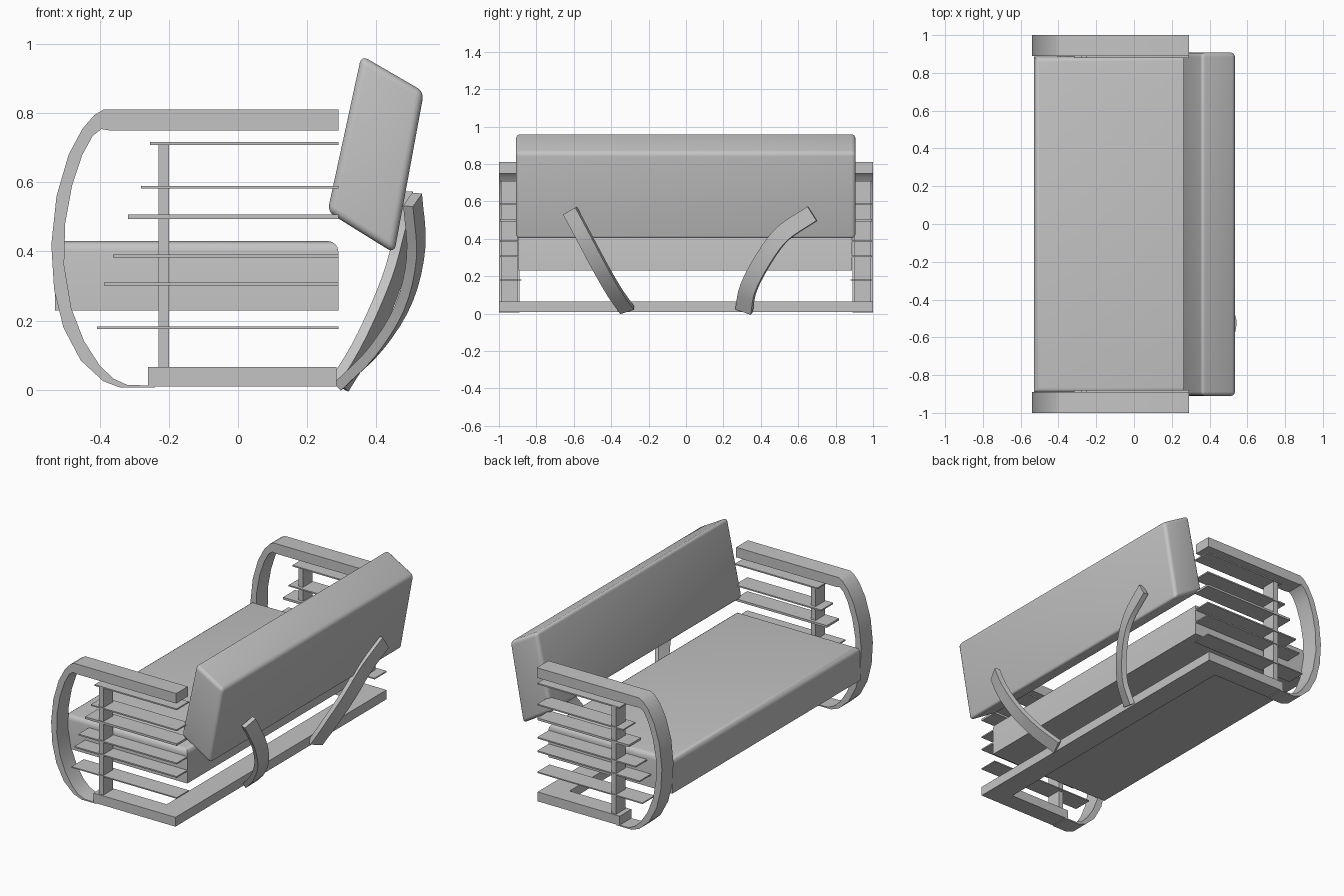
import bpy, bmesh
from mathutils import Vector

if "Cube" in bpy.data.objects:
    bpy.data.objects.remove(bpy.data.objects["Cube"])

grey = bpy.data.materials.new("plain_grey")
grey.diffuse_color = (0.55, 0.55, 0.55, 1)
grey.use_nodes = True
grey.node_tree.nodes["Principled BSDF"].inputs["Base Color"].default_value = grey.diffuse_color


def finish(bm, name, smooth=True):
    bmesh.ops.recalc_face_normals(bm, faces=bm.faces[:])
    mesh = bpy.data.meshes.new(name)
    bm.to_mesh(mesh)
    bm.free()
    mesh.materials.append(grey)
    obj = bpy.data.objects.new(name, mesh)
    bpy.context.collection.objects.link(obj)
    if smooth:
        bpy.ops.object.select_all(action='DESELECT')
        obj.select_set(True)
        bpy.context.view_layer.objects.active = obj
        bpy.ops.object.shade_smooth_by_angle(angle=0.6)
    return obj


def prism(name, profile, y0, y1, bevel=0, pick=lambda e: True, smooth=True):
    """Extrude an (x, z) outline along y, rounding the picked edges."""
    bm = bmesh.new()
    face = bm.faces.new([bm.verts.new((x, y0, z)) for x, z in profile])
    ext = bmesh.ops.extrude_face_region(bm, geom=[face])
    moved = [v for v in ext["geom"] if isinstance(v, bmesh.types.BMVert)]
    bmesh.ops.translate(bm, verts=moved, vec=(0, y1 - y0, 0))
    bmesh.ops.recalc_face_normals(bm, faces=bm.faces[:])
    if bevel:
        bmesh.ops.bevel(bm, geom=[e for e in bm.edges if pick(e)], offset=bevel,
                        segments=4, profile=0.5, affect='EDGES')
    return finish(bm, name, smooth)


def box(name, x0, x1, y0, y1, z0, z1):
    return prism(name, [(x0, z0), (x1, z0), (x1, z1), (x0, z1)], y0, y1, smooth=False)


def strap(name, points, width, thick, outward):
    """Sweep a flat rectangular section along a smooth path."""
    pts = [Vector(p) for p in points]
    ctrl = [2 * pts[0] - pts[1]] + pts + [2 * pts[-1] - pts[-2]]
    path = []
    for i in range(1, len(ctrl) - 2):
        a, b, c, d = ctrl[i - 1:i + 3]
        for k in range(4):
            t = k / 4
            path.append(0.5 * (2 * b + (c - a) * t + (2 * a - 5 * b + 4 * c - d) * t * t
                               + (3 * b - a - 3 * c + d) * t ** 3))
    path.append(pts[-1])
    bm = bmesh.new()
    rings = []
    for i, p in enumerate(path):
        tan = (path[min(i + 1, len(path) - 1)] - path[max(i - 1, 0)]).normalized()
        side = tan.cross(Vector(outward)).normalized()
        out = side.cross(tan)
        rings.append([bm.verts.new(p + side * width / 2 * s + out * thick / 2 * o)
                      for s, o in ((-1, -1), (1, -1), (1, 1), (-1, 1))])
    for r, q in zip(rings, rings[1:]):
        for j in range(4):
            bm.faces.new((r[j], r[(j + 1) % 4], q[(j + 1) % 4], q[j]))
    bm.faces.new(rings[0])
    bm.faces.new(rings[-1])
    return finish(bm, name)


# Curved arm outline: outer edge, then inner edge back
arm = [(0.29, 0.81), (-0.39, 0.81), (-0.415, 0.795), (-0.45, 0.755), (-0.49, 0.68),
       (-0.525, 0.56), (-0.54, 0.42), (-0.532, 0.29), (-0.505, 0.18), (-0.455, 0.085),
       (-0.39, 0.025), (-0.34, 0.006), (-0.24, 0.006),
       (-0.24, 0.012), (-0.32, 0.014), (-0.36, 0.032), (-0.40, 0.07), (-0.445, 0.14),
       (-0.482, 0.235), (-0.503, 0.36), (-0.50, 0.48), (-0.48, 0.59), (-0.45, 0.68),
       (-0.42, 0.735), (-0.395, 0.754), (-0.37, 0.75), (0.29, 0.75)]

# Side slats: height, front end, thickness
slats = [(0.712, -0.255, 0.008), (0.586, -0.28, 0.008), (0.50, -0.318, 0.013),
         (0.387, -0.362, 0.008), (0.306, -0.388, 0.008), (0.18, -0.408, 0.007)]

for side, s in (("left", 1), ("right", -1)):
    y0, y1 = sorted((0.89 * s, 1.0 * s))
    prism("arm_" + side, arm, y0, y1)
    box("base_side_rail_" + side, -0.26, 0.15, y0, y1, 0.01, 0.066)
    p0, p1 = sorted((0.90 * s, 0.99 * s))
    box("arm_post_" + side, -0.23, -0.20, p0, p1, 0.066, 0.71)
    s0, s1 = sorted((0.88 * s, 0.995 * s))
    for n, (z, x, t) in enumerate(slats):
        box(f"slat_{side}_{n + 1}", x, 0.29, s0, s1, z - t / 2, z + t / 2)

# Rear rail joining both sides
box("base_rear_rail", 0.15, 0.285, -1, 1, 0.01, 0.066)

# Seat cushion, rounded along the top edges
prism("seat", [(-0.53, 0.23), (0.29, 0.23), (0.29, 0.43), (-0.53, 0.43)], -0.895, 0.887,
      0.03, lambda e: all(v.co.z > 0.42 for v in e.verts))

# Tilted backrest cushion
prism("backrest", [(0.357, 0.967), (0.538, 0.862), (0.452, 0.395), (0.259, 0.515)],
      -0.91, 0.907, 0.022)

# Bent supports holding the backrest
strap("back_support_right", [(0.30, -0.315, 0.02), (0.40, -0.385, 0.12), (0.48, -0.46, 0.25),
                             (0.515, -0.54, 0.40), (0.505, -0.62, 0.55)],
      0.08, 0.03, (0.9, -0.3, -0.1))
strap("back_support_left", [(0.295, 0.31, 0.015), (0.37, 0.335, 0.14), (0.44, 0.42, 0.30),
                            (0.475, 0.52, 0.43), (0.495, 0.675, 0.535)],
      0.09, 0.03, (0.9, -0.3, -0.1))
